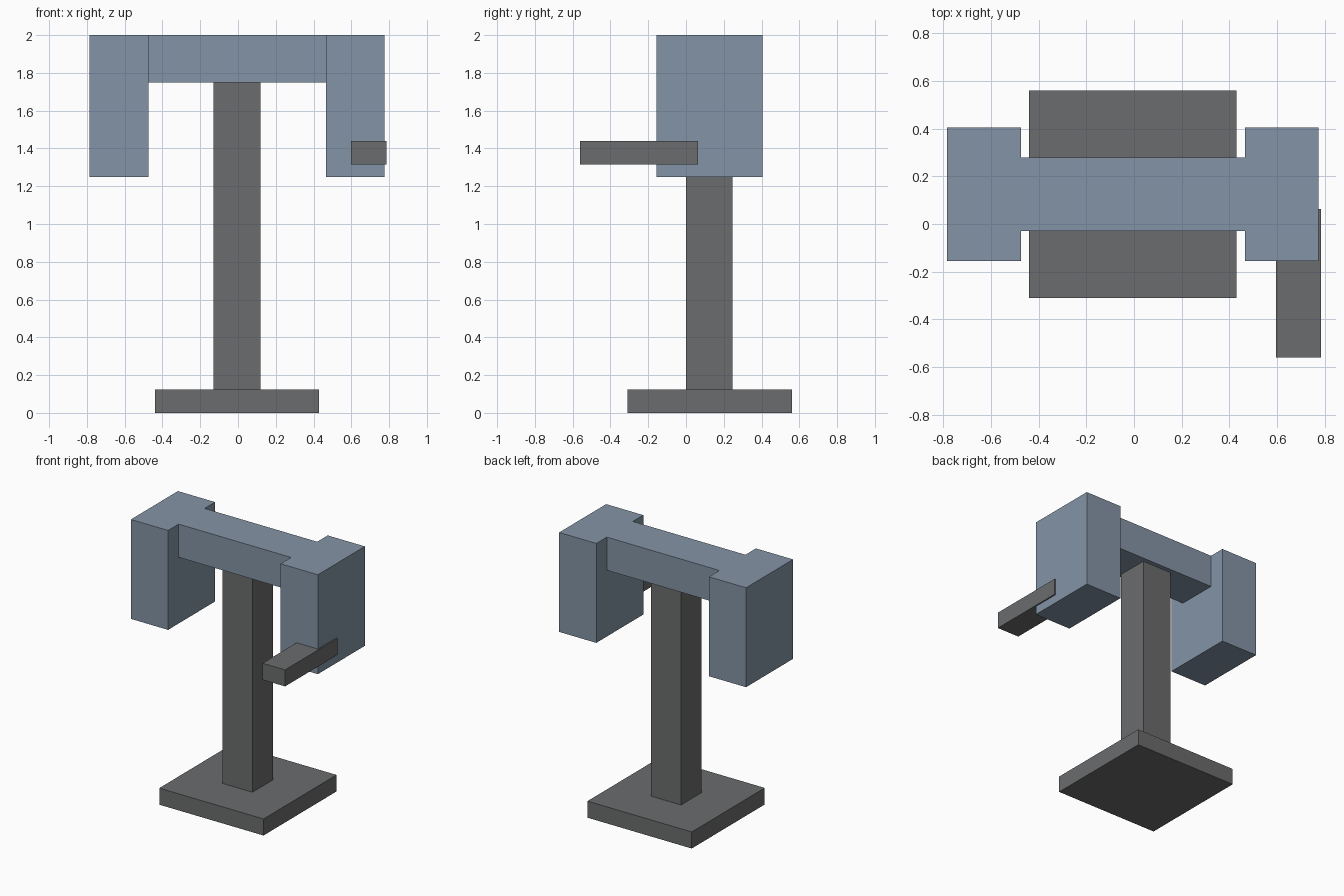
import bpy

cube = bpy.data.objects.get("Cube")
if cube:
    bpy.data.objects.remove(cube, do_unlink=True)


def make_material(name, rgb):
    mat = bpy.data.materials.new(name)
    mat.use_nodes = True
    mat.diffuse_color = (*rgb, 1)
    mat.node_tree.nodes["Principled BSDF"].inputs["Base Color"].default_value = (*rgb, 1)
    return mat


def box(name, low, high, mat):
    """Flat-faced box spanning two opposite corners."""
    centre = [(a + b) / 2 for a, b in zip(low, high)]
    bpy.ops.mesh.primitive_cube_add(size=1, location=centre)
    obj = bpy.context.object
    obj.name = name
    obj.scale = [b - a for a, b in zip(low, high)]
    bpy.ops.object.transform_apply(location=False, rotation=False, scale=True)
    obj.data.materials.append(mat)
    return obj


grey = make_material("dark grey", (0.147, 0.150, 0.153))
blue = make_material("slate blue", (0.231, 0.296, 0.381))

# Stand
box("base_plate", (-0.44, -0.31, 0), (0.43, 0.56, 0.125), grey)
box("post", (-0.13, 0, 0.125), (0.12, 0.245, 1.75), grey)

# Crossbar with a hanging block at each end
box("crossbar", (-0.475, -0.03, 1.75), (0.465, 0.28, 2), blue)
for name, x in (("right_block", -0.785), ("left_block", 0.465)):
    box(name, (x, -0.155, 1.25), (x + 0.31, 0.405, 2), blue)

# Handle reaching forward from the left block
box("handle", (0.597, -0.56, 1.315), (0.785, 0.063, 1.44), grey)
